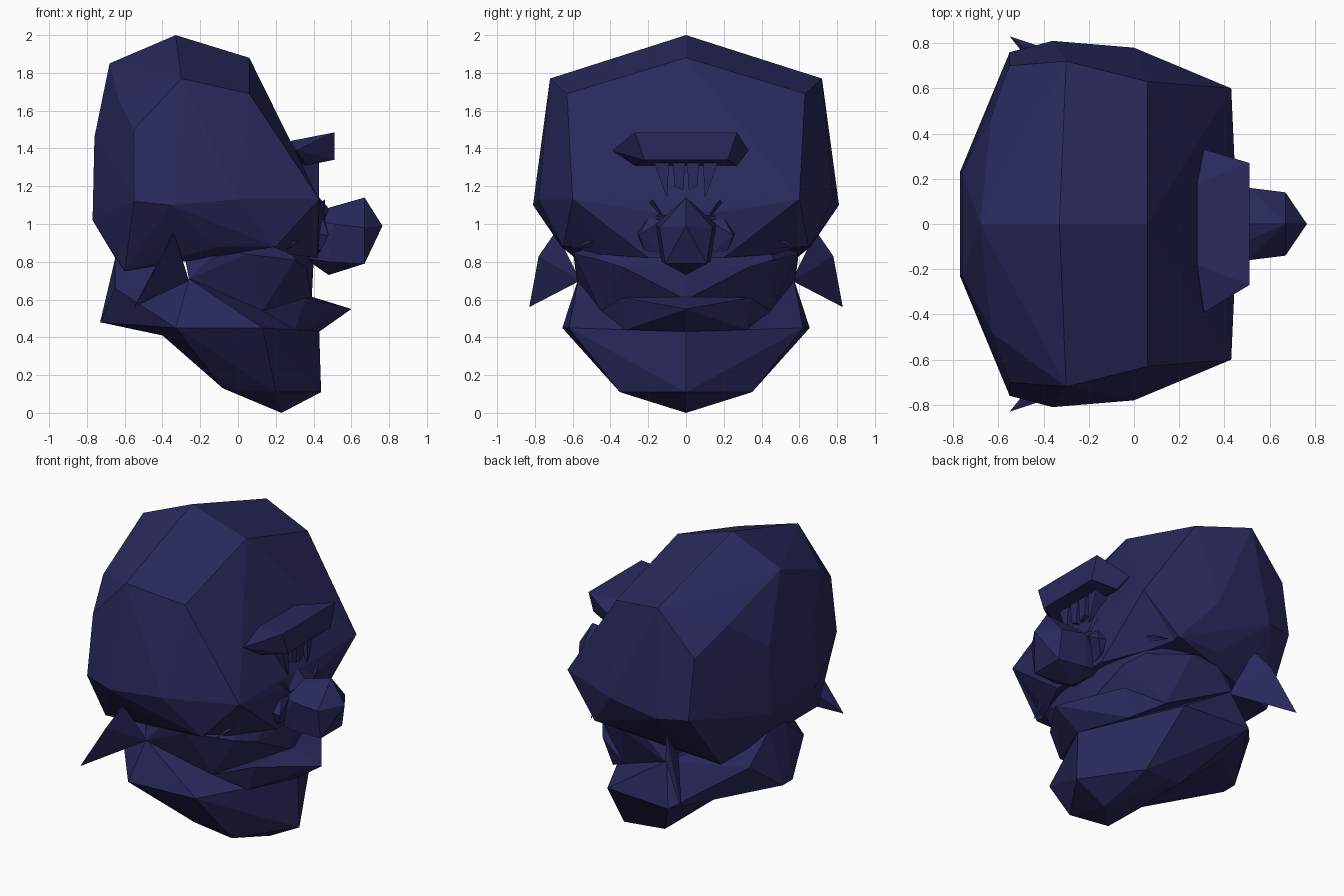
import bpy, bmesh

navy = bpy.data.materials.new("dark navy")
navy.diffuse_color = (0.022, 0.022, 0.108, 1)


def hull(name, pts):
    """Flat-faced solid wrapped around a few corner points."""
    bm = bmesh.new()
    vs = [bm.verts.new(p) for p in sorted(set(pts))]
    res = bmesh.ops.convex_hull(bm, input=vs)
    junk = {v for v in res["geom_interior"] + res["geom_unused"]
            if isinstance(v, bmesh.types.BMVert)}
    bmesh.ops.delete(bm, geom=list(junk), context='VERTS')
    bmesh.ops.recalc_face_normals(bm, faces=bm.faces[:])
    me = bpy.data.meshes.new(name)
    bm.to_mesh(me)
    bm.free()
    me.materials.append(navy)
    ob = bpy.data.objects.new(name, me)
    bpy.context.collection.objects.link(ob)
    return ob


def mirrored(name, half):
    """One solid symmetric about y = 0."""
    return hull(name, half + [(x, -y if y else 0, z) for x, y, z in half])


def pair(name, pts):
    """Two separate solids, one each side of y = 0."""
    for side, s in (("left", 1), ("right", -1)):
        hull(f"{name}_{side}", [(x, s * y, z) for x, y, z in pts])


# skull: faceted dome with sloping forehead
mirrored("skull", [
    (.06, 0, 1.88), (.06, .63, 1.69), (-.33, 0, 2.0), (-.30, .72, 1.77),
    (-.68, 0, 1.85), (-.55, .70, 1.50), (-.63, .48, 1.65), (-.76, .23, 1.46),
    (-.77, .23, 1.02), (-.55, .76, 1.12), (-.36, .81, 1.10), (0, .78, 1.13),
    (.43, .60, 1.13), (.20, .65, .88), (-.10, .66, .88), (-.33, .68, .93),
    (-.60, .50, .75), (-.65, .25, .82)])

# mid face under the forehead
mirrored("mid_face", [
    (.43, .60, 1.13), (.45, .16, 1.06), (.42, .20, .82), (.28, .46, .84),
    (.18, .63, .88), (.10, .40, 1.1)])

# upper mouth and cheeks, reaching up into the skull
mirrored("muzzle", [
    (.40, 0, .80), (.39, 0, .60), (.36, .33, .77), (.30, .46, .81),
    (.12, .46, .80), (.13, .45, .54), (-.26, .58, .71), (.05, .59, .84),
    (-.10, .60, .87), (.25, .42, .92), (-.30, .50, .92), (.36, .15, .90)])

# pointed lip
mirrored("lip", [
    (.60, 0, .55), (.43, 0, .43), (.39, 0, .615), (.30, .32, .44),
    (.13, .45, .54), (.36, .34, .61)])

# lower jaw and chin
mirrored("jaw", [
    (.43, 0, .43), (.13, .62, .45), (-.33, .655, .45), (.44, 0, .11),
    (.20, .35, .11), (.23, 0, 0), (-.08, .33, .13), (-.40, .34, .41),
    (-.26, .57, .71)])

# neck, tapering to the back
mirrored("neck", [
    (-.33, .655, .45), (-.40, .34, .41), (-.26, .57, .71), (-.73, .05, .48),
    (-.67, .14, .53), (-.65, .28, .66), (-.65, .08, .82), (-.48, .28, .80)])

# nose
mirrored("nose", [
    (.46, 0, 1.08), (.67, 0, 1.14), (.765, 0, .99), (.67, .14, .98),
    (.67, .11, .79), (.48, 0, .73), (.51, .16, 1.00), (.48, .13, .80),
    (.35, .12, .82), (.40, .12, 1.02)])
pair("nostril", [
    (.46, .12, 1.02), (.45, .20, 1.03), (.48, .25, .94), (.42, .26, .95),
    (.44, .22, .86), (.42, .12, .84), (.34, .20, .90)])

# eye ridges and slanted creases beside the nose
pair("eye", [
    (.30, .48, .93), (.36, .37, .99), (.42, .30, .98), (.33, .36, .90),
    (.25, .62, .86)])
pair("crease", [
    (.44, .12, 1.05), (.46, .18, 1.13), (.42, .20, 1.10), (.46, .10, 1.00),
    (.38, .16, 1.05)])

# brow block jutting from the forehead
hull("brow", [
    (.51, .27, 1.485), (.51, -.27, 1.485), (.51, .22, 1.34),
    (.51, -.22, 1.34), (.31, .33, 1.39), (.31, -.39, 1.39),
    (.36, .27, 1.31), (.36, -.27, 1.31), (.28, .18, 1.44),
    (.28, -.18, 1.44), (.25, .2, 1.36), (.25, -.2, 1.36)])

# hanging wedges between brow and nose, rooted in the forehead
pair("brow_wedge", [
    (.43, .09, 1.33), (.43, .17, 1.33), (.28, .09, 1.34), (.28, .17, 1.34),
    (.43, .10, 1.13), (.38, .10, 1.13)])
pair("brow_strip", [
    (.43, .005, 1.33), (.43, .07, 1.33), (.28, .005, 1.34), (.28, .07, 1.34),
    (.43, .015, 1.18), (.43, .06, 1.20), (.36, .015, 1.18), (.36, .06, 1.20)])
mirrored("nose_bridge", [
    (.43, 0, 1.14), (.50, 0, 1.06), (.45, .16, 1.04), (.40, .16, .92)])

# ears: drooping spikes
pair("ear", [
    (-.55, .83, .56), (-.34, .69, .96), (-.26, .56, .70), (-.40, .78, .83),
    (-.38, .62, .80)])
